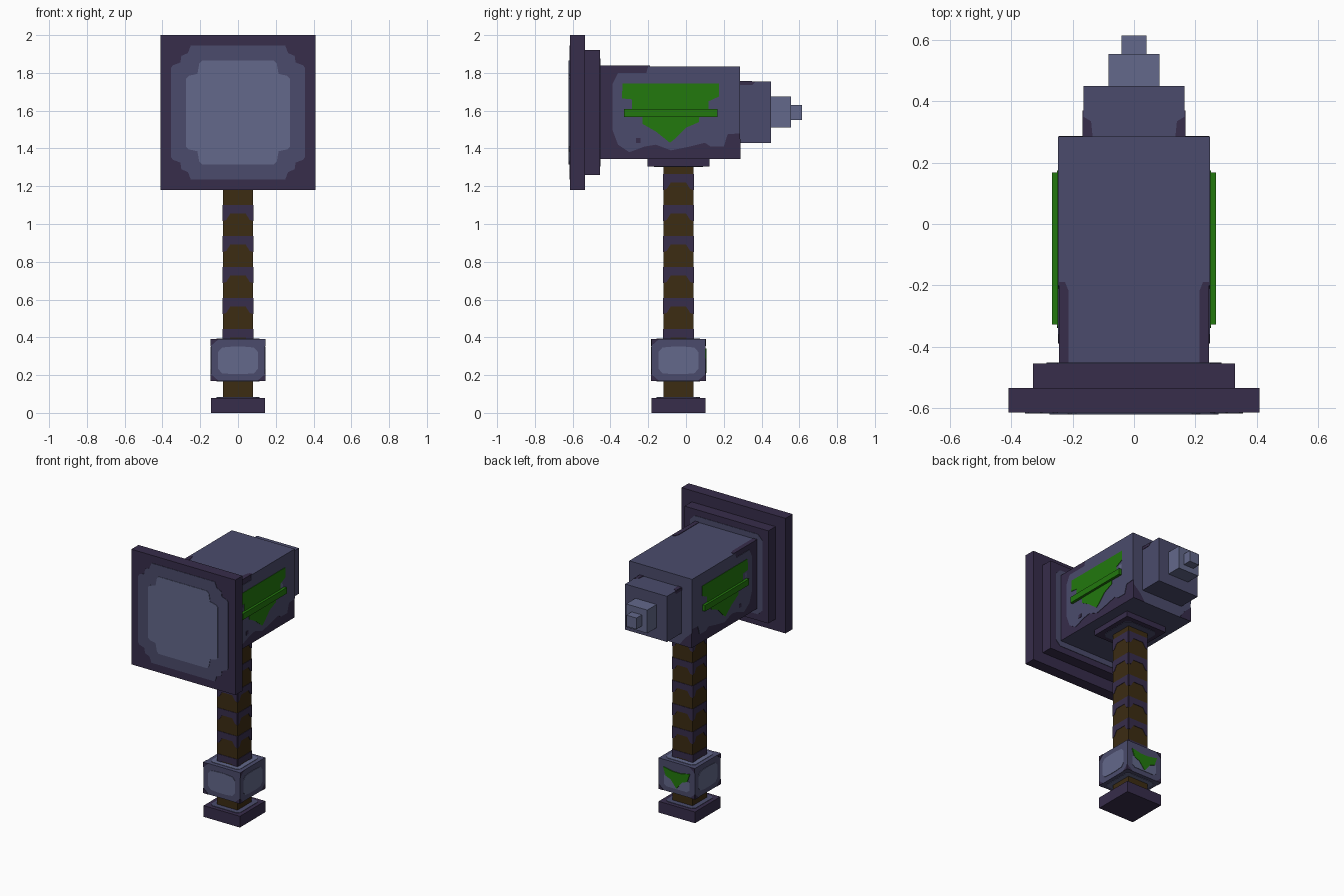
import bpy
import bmesh
from mathutils import Vector

old = bpy.data.objects.get("Cube")
if old:
    bpy.data.objects.remove(old, do_unlink=True)


def material(name, rgb):
    m = bpy.data.materials.new(name)
    m.use_nodes = True
    color = (*rgb, 1)
    m.diffuse_color = color
    bsdf = next(n for n in m.node_tree.nodes if n.type == "BSDF_PRINCIPLED")
    bsdf.inputs["Base Color"].default_value = color
    return m


DARK = material("dark purple", (0.038, 0.026, 0.07))
MID = material("slate", (0.07, 0.071, 0.149))
LIGHT = material("light slate", (0.125, 0.14, 0.256))
BROWN = material("brown leather", (0.045, 0.025, 0.006))
GREEN = material("green", (0.016, 0.19, 0.004))

X, Y, Z = Vector((1, 0, 0)), Vector((0, 1, 0)), Vector((0, 0, 1))
# Each face direction: horizontal axis, vertical axis, outward normal
FACES = {"front": (X, Z, -Y), "back": (X, Z, Y), "left": (Y, Z, X),
         "right": (Y, Z, -X), "top": (X, Y, Z), "bottom": (X, Y, -Z)}


def finish(name, bm, *mats):
    bmesh.ops.recalc_face_normals(bm, faces=bm.faces)
    mesh = bpy.data.meshes.new(name)
    bm.to_mesh(mesh)
    bm.free()
    for m in mats:
        mesh.materials.append(m)
    ob = bpy.data.objects.new(name, mesh)
    bpy.context.collection.objects.link(ob)
    return ob


def box(name, half_x, ys, zs, *mats, x=0):
    """Box centred on x; a second material goes on the two x sides."""
    bm = bmesh.new()
    bmesh.ops.create_cube(bm, size=1)
    for v in bm.verts:
        v.co = (x + 2 * half_x * v.co.x, ys[v.co.y > 0], zs[v.co.z > 0])
    bm.normal_update()
    if len(mats) > 1:
        for f in bm.faces:
            f.material_index = int(abs(f.normal.x) > 0.5)
    return finish(name, bm, *mats)


def plate(name, pts, side, dist, mat, level=1):
    """Thin painted shape lying on a face at the given distance."""
    u, v, n = FACES[side]
    bm = bmesh.new()
    face = bm.faces.new([bm.verts.new(u * a + v * b + n * dist) for a, b in pts])
    ext = bmesh.ops.extrude_face_region(bm, geom=[face])["geom"]
    for e in ext:
        if isinstance(e, bmesh.types.BMVert):
            e.co += n * 0.003 * level
    return finish(side + "_" + name, bm, mat)


def quad(corner, cu=0, cv=0):
    """Mirror one corner outline into a closed four-cornered outline."""
    pts = []
    for i, (su, sv) in enumerate(((1, 1), (-1, 1), (-1, -1), (1, -1))):
        for a, b in (corner[::-1] if i % 2 else corner):
            pts.append((cu + su * a, cv + sv * b))
    return pts


def rect(a0, a1, b0, b1):
    return [(a0, b0), (a1, b0), (a1, b1), (a0, b1)]


HEAD_Z, GRIP_Y = 1.59, -0.04

# Head, from striking plate to stepped rear tip
box("striking_plate", 0.41, (-0.615, -0.535), (1.18, 2), DARK)
box("backing_plate", 0.33, (-0.535, -0.455), (1.26, 1.92), DARK)
box("head_block", 0.245, (-0.455, 0.285), (1.345, 1.835), MID, DARK)
box("rear_block", 0.165, (0.285, 0.45), (1.43, 1.755), MID)
box("rear_step", 0.083, (0.45, 0.555), (1.51, 1.675), LIGHT)
box("rear_tip", 0.04, (0.555, 0.615), (1.55, 1.63), LIGHT)

# Striking plate paint
plate("outer_panel", quad([(0.355, 0.235), (0.345, 0.25), (0.305, 0.265), (0.3, 0.3),
      (0.265, 0.315), (0.25, 0.355)], 0, HEAD_Z), "front", 0.615, MID)
plate("inner_panel", quad([(0.275, 0.18), (0.26, 0.195), (0.215, 0.205),
      (0.205, 0.26), (0.19, 0.275)], 0, HEAD_Z), "front", 0.615, LIGHT, 2)
plate("backing_ring", quad([(0.285, 0.25), (0.25, 0.285)], 0, HEAD_Z), "back", -0.455, MID)

# Head side paint, emblem and raised bar
worn = [(-0.39, 1.74), (-0.36, 1.8), (-0.21, 1.8), (-0.2, 1.835), (0.285, 1.835),
        (0.285, 1.48), (0.22, 1.475), (0.2, 1.41), (0.13, 1.41), (0.1, 1.43),
        (0.02, 1.41), (-0.08, 1.39), (-0.16, 1.42), (-0.22, 1.41), (-0.3, 1.38),
        (-0.36, 1.42), (-0.39, 1.5)]
emblem = [(-0.335, 1.745), (0.175, 1.745), (0.175, 1.675), (0.12, 1.65), (0.12, 1.58),
          (0.07, 1.565), (0.07, 1.54), (0, 1.51), (-0.06, 1.45), (-0.085, 1.43),
          (-0.16, 1.49), (-0.23, 1.53), (-0.23, 1.565), (-0.285, 1.58),
          (-0.285, 1.66), (-0.34, 1.665)]
for side, s in (("left", 1), ("right", -1)):
    plate("worn_area", worn, side, 0.245, MID)
    plate("emblem", emblem, side, 0.245, GREEN, 2)
    for i, u in enumerate((-0.305, 0.145)):
        plate("glint_%d" % i, rect(u - 0.022, u + 0.022, 1.615, 1.65), side, 0.245, LIGHT)
    plate("dark_chip", rect(-0.265, -0.24, 1.43, 1.455), side, 0.245, DARK, 2)
    plate("rear_chip", [(0.285, 1.755), (0.37, 1.755), (0.35, 1.735), (0.285, 1.735)],
          side, 0.165, DARK)
    box(side + "_emblem_bar", 0.012, (-0.328, 0.168), (1.567, 1.61), GREEN, x=s * 0.256)
    # Dark worn corners on the top and rear
    plate(side + "_edge", [(s * 0.245, -0.455), (s * 0.213, -0.455), (s * 0.213, -0.22),
          (s * 0.225, -0.19), (s * 0.245, -0.19)], "top", 1.835, DARK)
    plate(side + "_rear_edge", [(s * 0.165, 0.285), (s * 0.135, 0.285), (s * 0.14, 0.335),
          (s * 0.165, 0.35)], "top", 1.755, DARK)
    plate(side + "_low_corner", [(s * 0.245, 1.345), (s * 0.15, 1.345), (s * 0.19, 1.4),
          (s * 0.245, 1.45)], "back", 0.285, DARK)

# Collar, grip, pommel and foot
box("collar", 0.165, (-0.205, 0.125), (1.305, 1.345), DARK)
plate("collar_panel", quad([(0.13, 0.1), (0.1, 0.13)], 0, GRIP_Y), "bottom", -1.305, MID)
box("grip", 0.08, (-0.12, 0.04), (0.08, 1.305), BROWN)
box("pommel", 0.143, (-0.183, 0.103), (0.17, 0.39), MID)
box("foot", 0.143, (-0.183, 0.103), (0, 0.08), DARK)
inner = quad([(0.115, 0.095), (0.095, 0.115)], 0, GRIP_Y)
plate("foot_panel", inner, "top", 0.08, MID)
plate("pommel_panel", inner, "top", 0.39, LIGHT)
plate("pommel_panel", inner, "bottom", -0.17, LIGHT)

# Arched wraps and pommel patches on all four sides
for side in ("front", "back", "left", "right"):
    c = GRIP_Y if side in ("left", "right") else 0
    off = {"front": -GRIP_Y, "back": GRIP_Y}.get(side, 0)
    for i in range(6):
        t = 1.265 - 0.164 * i
        arch = [(-0.08, 0), (0.08, 0), (0.08, -0.085), (0.062, -0.08), (0.04, -0.045),
                (-0.04, -0.045), (-0.062, -0.08), (-0.08, -0.085)]
        plate("wrap_%d" % i, [(c + a, t + b) for a, b in arch], side, 0.08 + off, DARK)
    d = 0.143 + off
    patch = quad([(0.105, 0.045), (0.085, 0.068), (0.03, 0.073)], c, 0.278)
    if side == "back":
        patch = quad([(0.1, 0.03), (0.08, 0.045)], c, 0.25)
        plate("pommel_emblem", [(-0.105, 0.34), (-0.03, 0.325), (0.03, 0.325), (0.105, 0.34),
              (0.085, 0.28), (0.045, 0.265), (0, 0.21), (-0.045, 0.265), (-0.085, 0.28)],
              side, d, GREEN, 2)
    plate("pommel_patch", patch, side, d, LIGHT)
    for i, (su, z, h) in enumerate(((-1, 0.39, -0.035), (-1, 0.17, 0.035), (1, 0.17, 0.035))):
        u = c + su * 0.143
        plate("pommel_corner_%d" % i, [(u, z), (u - su * 0.04, z), (u, z + h)], side, d, DARK)
